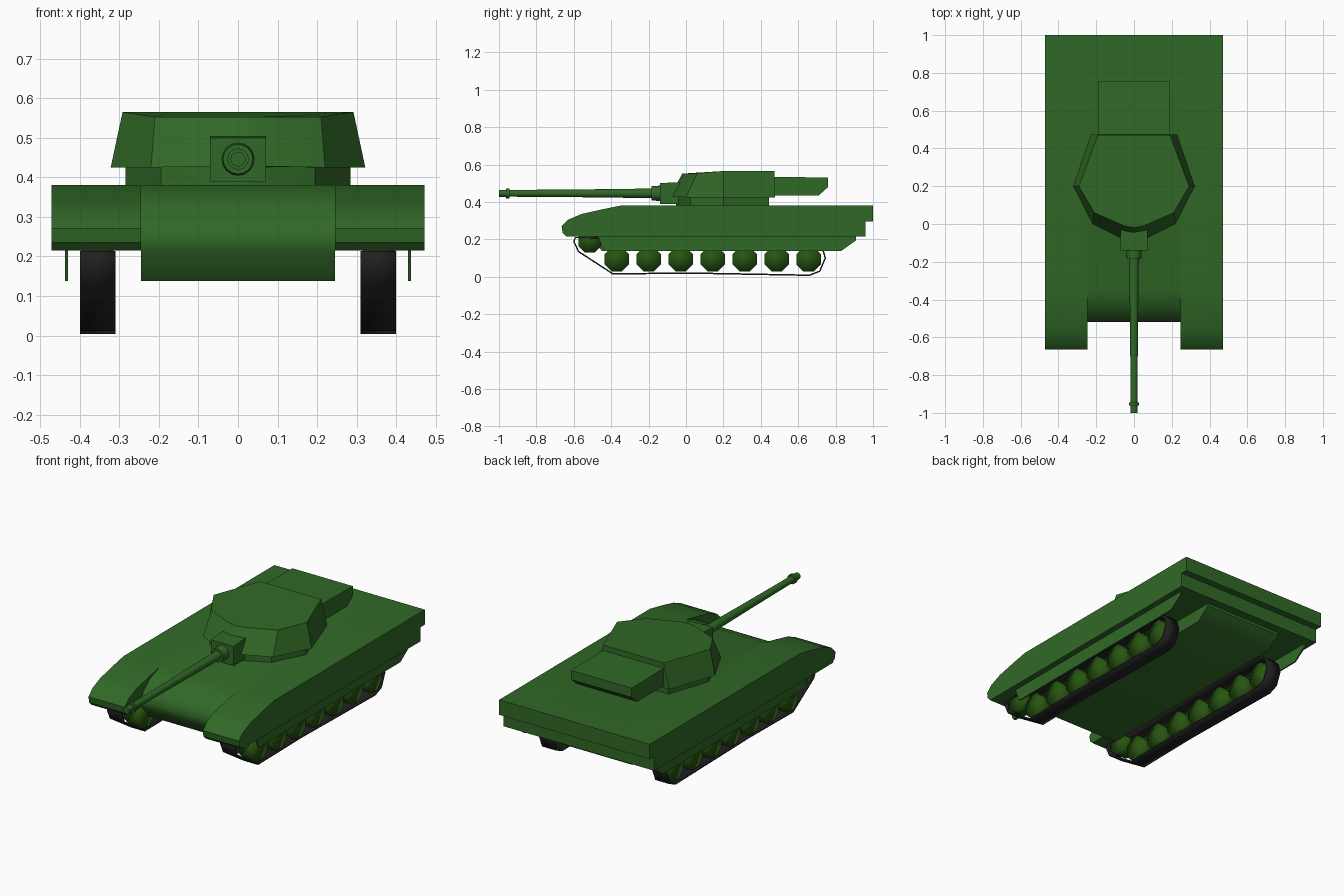
import bpy, bmesh, math

cube = bpy.data.objects.get("Cube")
if cube:
    bpy.data.objects.remove(cube, do_unlink=True)


def material(name, rgb):
    m = bpy.data.materials.new(name)
    m.use_nodes = True
    m.diffuse_color = (*rgb, 1)
    m.node_tree.nodes["Principled BSDF"].inputs["Base Color"].default_value = (*rgb, 1)
    return m


GREEN = material("armour green", (0.03, 0.14, 0.02))
OLIVE = material("wheel green", (0.02, 0.09, 0.005))
BLACK = material("track black", (0.015, 0.015, 0.016))


def finish(name, bm, mat, angle=30):
    bmesh.ops.recalc_face_normals(bm, faces=bm.faces)
    mesh = bpy.data.meshes.new(name)
    bm.to_mesh(mesh)
    bm.free()
    mesh.materials.append(mat)
    ob = bpy.data.objects.new(name, mesh)
    bpy.context.collection.objects.link(ob)
    bpy.ops.object.select_all(action='DESELECT')
    ob.select_set(True)
    bpy.context.view_layer.objects.active = ob
    bpy.ops.object.shade_smooth_by_angle(angle=math.radians(angle))
    return ob


def loft(name, rings, mat, angle=30, caps=True):
    """Skin matching closed rings of 3D points."""
    bm = bmesh.new()
    loops = [[bm.verts.new(p) for p in ring] for ring in rings]
    n = len(loops[0])
    for a, b in zip(loops, loops[1:]):
        for i in range(n):
            j = (i + 1) % n
            bm.faces.new((a[i], a[j], b[j], b[i]))
    if caps:
        bm.faces.new(loops[0])
        bm.faces.new(loops[-1])
    return finish(name, bm, mat, angle)


def slab(name, profile, x0, x1, mat, **kw):
    """Extrude a (y, z) profile across x."""
    return loft(name, [[(x, y, z) for y, z in profile] for x in (x0, x1)], mat, **kw)


def lathe(name, stations, z, mat, sides=16):
    """Turned part along y from (y, radius) stations."""
    turn = [2 * math.pi * i / sides for i in range(sides)]
    rings = [[(r * math.cos(t), y, z + r * math.sin(t)) for t in turn] for y, r in stations]
    return loft(name, rings, mat, 35)


def mirrored(half):
    """Complete a half outline across x."""
    return half + [(-x, y, z) for x, y, z in reversed(half) if x > 0]


# Hull: middle section and two overhanging sides
tail = [(0.96, 0.215), (0.96, 0.295), (1.0, 0.295), (1.0, 0.38)]
slab("hull_middle", [(-0.51, 0.21), (-0.45, 0.138), (0.83, 0.138), (0.91, 0.2), (0.91, 0.215)] + tail
     + [(-0.35, 0.38), (-0.44, 0.345), (-0.5, 0.295), (-0.52, 0.25)], -0.245, 0.245, GREEN, angle=40)
side_profile = tail + [(-0.35, 0.38), (-0.45, 0.36), (-0.56, 0.335), (-0.63, 0.305),
                       (-0.665, 0.27), (-0.66, 0.235), (-0.64, 0.215)]
skirt_profile = [(-0.47, 0.215), (-0.44, 0.138), (0.83, 0.138), (0.91, 0.195), (0.91, 0.215)]
track_path = [(-0.59, 0.21), (-0.6, 0.19), (-0.575, 0.135), (-0.39, 0.015), (0.0, 0.02), (0.66, 0.008),
              (0.715, 0.03), (0.745, 0.1), (0.73, 0.15), (0.69, 0.19), (0.4, 0.2)]

# Running gear on both sides
wheels = [(-0.515, 0.19, 0.066)] + [(-0.37 + 0.171 * i, 0.093, 0.071) for i in range(7)]
for side, s in (("left", 1), ("right", -1)):
    slab(side + "_hull_side", side_profile, s * 0.245, s * 0.472, GREEN)
    slab(side + "_skirt", skirt_profile, s * 0.43, s * 0.438, GREEN)
    track = slab(side + "_track", track_path, s * 0.31, s * 0.4, BLACK, angle=45, caps=False)
    solid = track.modifiers.new("thickness", 'SOLIDIFY')
    solid.thickness = 0.008
    solid.offset = 0
    for k, (y, z, r) in enumerate(wheels):
        octagon = [(y + r * math.cos(t), z + r * math.sin(t))
                   for t in (math.pi * (i + 0.5) / 4 for i in range(8))]
        slab(f"{side}_wheel_{k + 1}", octagon, s * 0.315, s * 0.397, OLIVE, angle=180)

# Turret: sloped body on a narrower base
lower = mirrored([(0, -0.085, 0.428), (0.07, -0.075, 0.428), (0.22, 0, 0.425),
                  (0.322, 0.2, 0.425), (0.228, 0.475, 0.425)])
upper = mirrored([(0, -0.02, 0.552), (0.05, -0.01, 0.552), (0.21, 0.06, 0.553),
                  (0.292, 0.2, 0.565), (0.19, 0.472, 0.565)])
loft("turret_body", [lower, upper], GREEN)


def inset_ring(scale, z):
    return [(x * scale, 0.2 + (y - 0.2) * scale, z) for x, y, _ in lower]


loft("turret_base", [inset_ring(0.885, 0.375), inset_ring(0.885, 0.428)], GREEN)

# Rear stowage box with an undercut tail
slab("turret_bustle", [(0.45, 0.435), (0.71, 0.435), (0.758, 0.478), (0.758, 0.53), (0.45, 0.535)],
     -0.19, 0.19, GREEN)

# Gun mount, sleeve and barrel
slab("gun_mount", [(-0.14, 0.39), (-0.14, 0.5), (-0.06, 0.505), (0.03, 0.505), (0.03, 0.39)],
     -0.071, 0.071, GREEN)
lathe("gun_sleeve", [(-0.185, 0.038), (-0.13, 0.042)], 0.446, GREEN)
lathe("gun_barrel", [(-1.0, 0.019), (-0.962, 0.019), (-0.962, 0.027), (-0.945, 0.027),
                     (-0.945, 0.018), (-0.55, 0.021), (-0.15, 0.026)], 0.446, GREEN)
